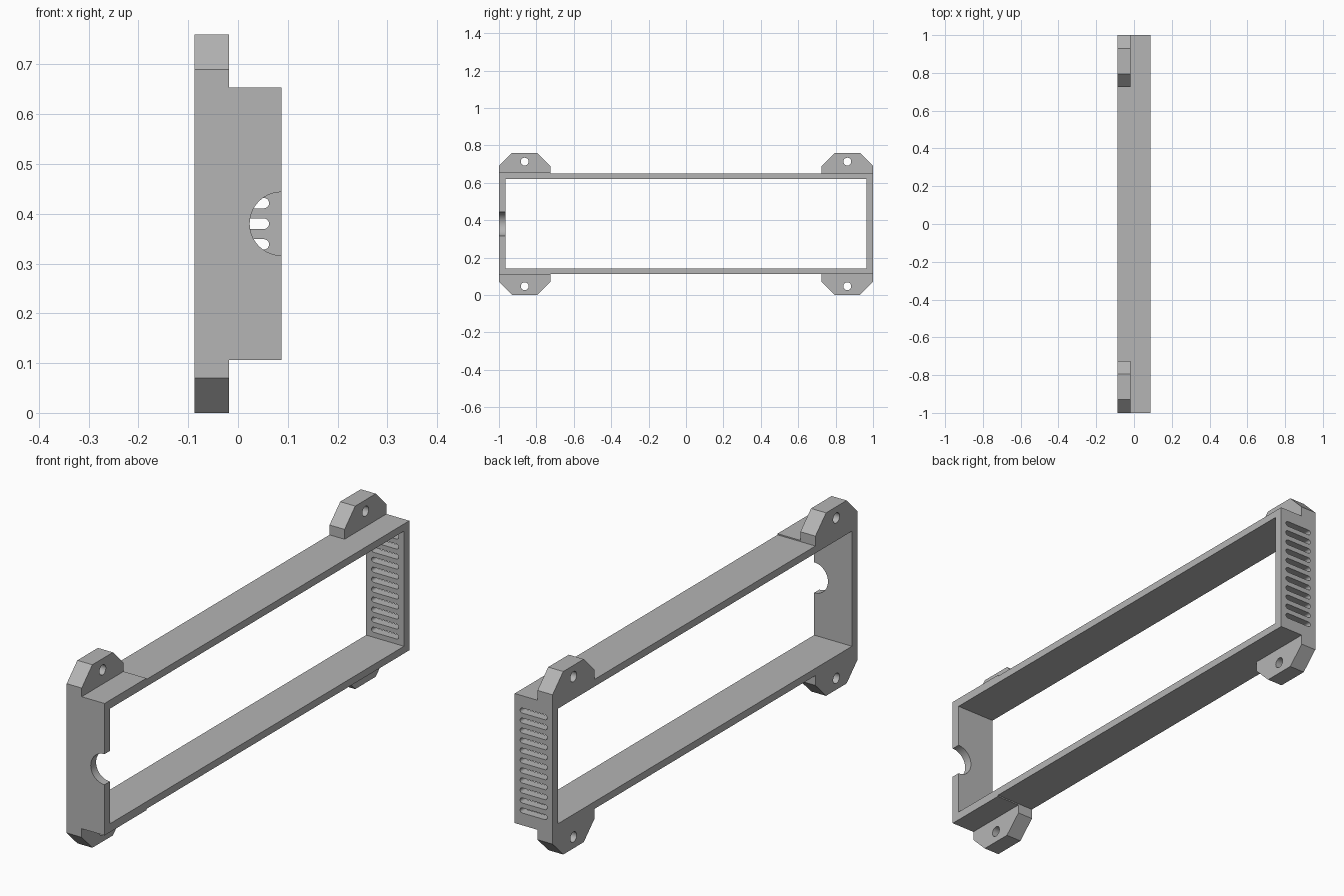
import bpy
import bmesh
from math import cos, sin, pi, radians

cube = bpy.data.objects.get("Cube")
if cube:
    bpy.data.objects.remove(cube, do_unlink=True)

MID = 0.38            # height of the frame's centre line
BACK, FACE, EAR = -0.087, 0.087, -0.018
WALL = 0.035
TOP = 0.274           # half height at the thick end
BAR = 0.269           # half height along the slimmer bars
EAR_IN = 0.725        # where each ear ends along the bar

grey = bpy.data.materials.new("mid_grey")
grey.use_nodes = True
grey.diffuse_color = (0.46, 0.46, 0.46, 1)
grey.node_tree.nodes["Principled BSDF"].inputs["Base Color"].default_value = grey.diffuse_color


def prism(name, outlines, place, lo, hi):
    """Extrude closed 2D outlines from lo to hi; place maps (a, b, depth) to xyz."""
    bm = bmesh.new()
    for pts in outlines:
        rings = [[bm.verts.new(place(a, b, d)) for a, b in pts] for d in (lo, hi)]
        bm.faces.new(rings[0])
        bm.faces.new(rings[1][::-1])
        n = len(pts)
        for i in range(n):
            j = (i + 1) % n
            bm.faces.new((rings[0][j], rings[0][i], rings[1][i], rings[1][j]))
    bmesh.ops.recalc_face_normals(bm, faces=bm.faces)
    mesh = bpy.data.meshes.new(name)
    bm.to_mesh(mesh)
    bm.free()
    mesh.materials.append(grey)
    obj = bpy.data.objects.new(name, mesh)
    bpy.context.collection.objects.link(obj)
    return obj


def along_x(y, z, d):
    return (d, y, z + MID)


def along_y(x, z, d):
    return (x, d, z + MID)


def arc(cx, cy, r, start, end, steps):
    return [(cx + r * cos(start + (end - start) * i / steps),
             cy + r * sin(start + (end - start) * i / steps)) for i in range(steps + 1)]


def circle(cx, cy, r, n):
    return arc(cx, cy, r, 0, 2 * pi, n)[:-1]


def cut(target, *cutters):
    for c in cutters:
        c.hide_render = True
        mod = target.modifiers.new(c.name, 'BOOLEAN')
        mod.operation = 'DIFFERENCE'
        mod.solver = 'EXACT'
        mod.object = c
    bpy.context.view_layer.update()
    result = target.evaluated_get(bpy.context.evaluated_depsgraph_get())
    mesh = bpy.data.meshes.new_from_object(result)
    target.modifiers.clear()
    target.data = mesh
    for c in cutters:
        bpy.data.objects.remove(c, do_unlink=True)


# Rectangular frame, slightly thicker at the notched end
half = [(-1, TOP), (-EAR_IN, TOP), (-EAR_IN, BAR), (1, BAR)]
outline = half + [(y, -z) for y, z in reversed(half)]
frame = prism("frame", [outline], along_x, BACK, FACE)

inner_y, inner_z = 1 - WALL, TOP - WALL
opening = prism("opening_cutter",
                [[(-inner_y, -inner_z), (inner_y, -inner_z), (inner_y, inner_z), (-inner_y, inner_z)]],
                along_x, -0.2, 0.2)

# Cable notch in the front end wall
notch = prism("notch_cutter", [circle(FACE, 0, 0.0635, 64)], along_y, -1.1, -0.9)

# Row of rounded vent slots in the back end wall
slots = []
for i in range(-5, 6):
    z, r, reach = i * 0.0415, 0.0105, 0.052
    slots.append(arc(reach, z, r, -pi / 2, pi / 2, 10) + arc(-reach, z, r, pi / 2, 3 * pi / 2, 10))
vents = prism("vent_cutter", slots, along_y, 0.9, 1.1)
cut(frame, opening, notch, vents)
parts = [frame]

# Four chamfered mounting ears, each with a screw hole
for end, end_name in ((-1, "front"), (1, "back")):
    base = TOP if end < 0 else BAR
    for side, side_name in ((1, "upper"), (-1, "lower")):
        shape = [(1, base), (1, 0.31), (0.93, MID), (0.795, MID), (EAR_IN, 0.31), (EAR_IN, base)]
        ear = prism(f"{end_name}_{side_name}_ear", [[(end * y, side * z) for y, z in shape]],
                    along_x, BACK, EAR)
        hole = prism("hole_cutter", [circle(end * 0.8625, side * 0.333, 0.021, 32)],
                     along_x, -0.2, 0.1)
        cut(ear, hole)
        parts.append(ear)

# Smooth the round cuts, keep all corners sharp
bpy.ops.object.select_all(action='DESELECT')
for part in parts:
    part.select_set(True)
bpy.context.view_layer.objects.active = frame
bpy.ops.object.shade_smooth_by_angle(angle=radians(30))
